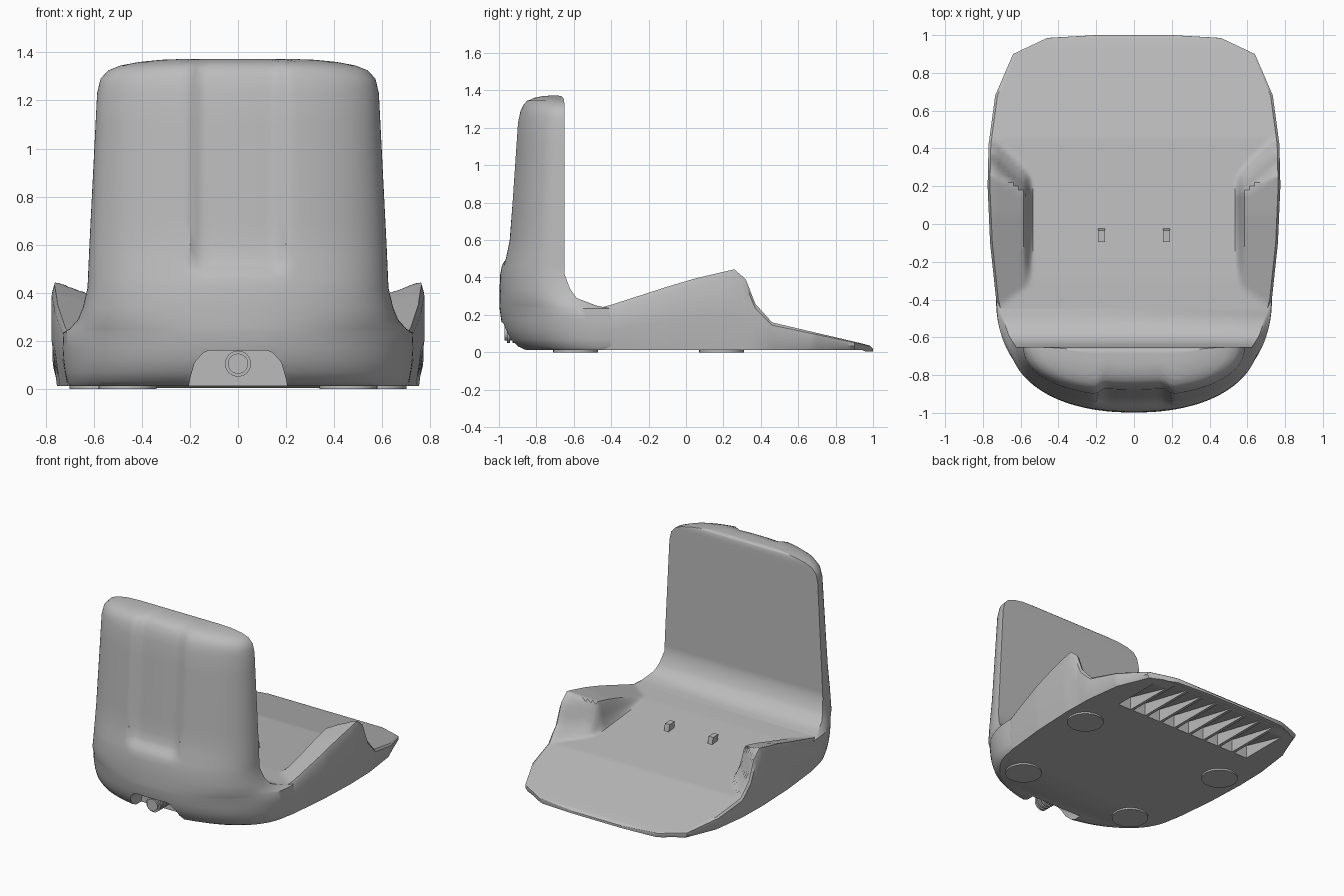
import bpy, bmesh, math
from mathutils import Vector

cube = bpy.data.objects.get("Cube")
if cube:
    bpy.data.objects.remove(cube, do_unlink=True)

grey = bpy.data.materials.new("matte_grey")
grey.use_nodes = True
grey.diffuse_color = (0.5, 0.5, 0.5, 1)
grey.node_tree.nodes["Principled BSDF"].inputs["Base Color"].default_value = (0.5, 0.5, 0.5, 1)


def table(points, v):
    """Piecewise linear lookup of (position, value) pairs."""
    if v <= points[0][0]:
        return points[0][1]
    for (a, p), (b, q) in zip(points, points[1:]):
        if v <= b:
            return p + (q - p) * (v - a) / (b - a)
    return points[-1][1]


def smooth(a, b, v):
    t = min(1, max(0, (v - a) / (b - a)))
    return t * t * (3 - 2 * t)


def finish(name, bm, angle=35):
    bmesh.ops.recalc_face_normals(bm, faces=bm.faces)
    mesh = bpy.data.meshes.new(name)
    bm.to_mesh(mesh)
    bm.free()
    ob = bpy.data.objects.new(name, mesh)
    bpy.context.collection.objects.link(ob)
    mesh.materials.append(grey)
    shade(ob, angle)
    return ob


def shade(ob, angle=35):
    bpy.ops.object.select_all(action="DESELECT")
    ob.select_set(True)
    bpy.context.view_layer.objects.active = ob
    bpy.ops.object.shade_smooth_by_angle(angle=math.radians(angle))


def loft(name, loops):
    """Skin equal-length closed loops and cap both ends."""
    bm = bmesh.new()
    rings = [[bm.verts.new(p) for p in loop] for loop in loops]
    n = len(rings[0])
    for a, b in zip(rings, rings[1:]):
        for i in range(n):
            j = (i + 1) % n
            bm.faces.new((a[i], a[j], b[j], b[i]))
    bm.faces.new(rings[0])
    bm.faces.new(rings[-1])
    return finish(name, bm)


def cut(target, cutter):
    cutter.hide_render = True
    mod = target.modifiers.new("cut", "BOOLEAN")
    mod.operation, mod.object, mod.solver = "DIFFERENCE", cutter, "EXACT"
    bpy.context.view_layer.objects.active = target
    bpy.ops.object.modifier_apply(modifier=mod.name)
    bpy.data.objects.remove(cutter, do_unlink=True)


def cylinder(name, centre, radius, depth, axis="Z", sides=32):
    bm = bmesh.new()
    bmesh.ops.create_cone(bm, cap_ends=True, segments=sides, radius1=radius,
                          radius2=radius, depth=depth)
    ob = finish(name, bm)
    ob.location = centre
    if axis == "Y":
        ob.rotation_euler.x = math.pi / 2
    return ob


# Tray: cross-sections along y, with a raised arm on each side
OUTLINE = [(-.6, .68), (-.4, .73), (-.1, .762), (.2, .775), (.42, .77),
           (.68, .735), (.9, .64), (.985, .46), (1, .2)]
FLOOR = [(-.48, .245), (-.3, .235), (.46, .16), (.95, .045), (.985, .035), (1, .02)]
ARM_TOP = [(-.48, .245), (-.4, .262), (.05, .395), (.25, .442)]
ARM_FRONT = [(.22, .45), (.26, .442), (.32, .39), (.37, .26), (.46, .16), (.6, 0)]


def tray_height(x, y):
    x = abs(x)
    base = table(FLOOR, y)
    inward = max(0, .75 - x)
    top = min(table(ARM_TOP, y) - .25 * inward, table(ARM_FRONT, y + inward * .9))
    return base + max(0, top - base) * smooth(.535, .585, x)


INNER = [0, .1, .2, .3, .4, .48, .52, .535, .547, .56, .573, .585]
OUTER = [.15, .3, .45, .6, .75, .9, 1]


def tray_section(y):
    w = table(OUTLINE, y)
    s = min(1, w / .68)
    edge = w - min(.012, w * .03)
    start = INNER[-1] * s
    half = [x * s for x in INNER] + [start + (edge - start) * t for t in OUTER]
    top = [(x, tray_height(x, y)) for x in half]
    low = .012 if y < .95 else .004
    rim = top[-1][1]
    side = [(w, low + (rim - low) * .9), (w, low + (rim - low) * .45), (w * .972, low)]
    right = top + side
    left = [(-x, z) for x, z in reversed(right[1:])]
    return [(x, y, z) for x, z in right + left]


stations = sorted({round(-.5 + .02 * i, 3) for i in range(75)} | {.985, 1, .25, .37})
tray = loft("tray", [tray_section(y) for y in stations])

# Wedge pockets under the tray lip leave thin ribs between them
for i in range(9):
    x, h = (i - 4) * .125, .052
    end = .93 if abs(x) < .45 else .86
    profile = [(.5, -.05), (.5, .105), (end, .014), (end, -.05)]
    cut(tray, loft("pocket_cutter", [[(x + d, y, z) for y, z in profile] for d in (-h, h)]))
shade(tray)

# Backrest and rounded heel: D-shaped rings stacked upwards (z, half width, inner y, outer y)
RINGS = [(.012, .7, -.4, -.87), (.03, .712, -.4, -.91), (.07, .72, -.4, -.95),
         (.12, .727, -.4, -.973), (.17, .73, -.4, -.988), (.235, .727, -.41, -.997),
         (.25, .7, -.48, -.998), (.29, .665, -.585, -.998), (.34, .645, -.62, -.997),
         (.42, .626, -.65, -.993), (.6, .618, -.65, -.957), (1.23, .586, -.65, -.912),
         (1.29, .572, -.65, -.898), (1.325, .54, -.65, -.882), (1.345, .49, -.652, -.865),
         (1.36, .41, -.656, -.835), (1.369, .32, -.665, -.8), (1.372, .24, -.68, -.77)]


def d_ring(z):
    w, inner, outer = (table([(r[0], r[k]) for r in RINGS], z) for k in (1, 2, 3))
    ring = []
    for i in range(65):
        a = math.pi * i / 64
        c, s = math.cos(a), math.sin(a)
        x = w * math.copysign(abs(c) ** .91, c)
        y = inner + (outer - inner) * max(s, 0) ** .91
        # Shallow cable channel down the middle of the rear face
        y += .035 * smooth(.21, .15, abs(x)) * smooth(.46, .54, z) if i not in (0, 64) else 0
        ring.append((x, y, z))
    return ring


levels = sorted({r[0] for r in RINGS} | {.46, .48, .5, .52, .54, .7, .8, .9, 1, 1.1, 1.26})
backrest = loft("backrest", [d_ring(z) for z in levels])

# Cable notch in the heel
notch = [(.215, -.05), (.2, .04), (.18, .11), (.145, .15), (.12, .16)]
notch += [(-x, z) for x, z in reversed(notch)]
cut(backrest, loft("notch_cutter", [[(x, y, z) for x, z in notch] for y in (-1.2, -.8)]))
shade(backrest)

# Ribbed cable plug
cylinder("cable_plug", (0, -.87, .105), .042, .2, "Y")
for i in range(5):
    cylinder("plug_ridge", (0, -.83 - .03 * i, .105), .054, .016, "Y")

# Charging contacts and rubber feet on both sides
for side in (-1, 1):
    bm = bmesh.new()
    bmesh.ops.create_cube(bm, size=1)
    for v in bm.verts:
        v.co = Vector((v.co.x * .036, v.co.y * .06 - (.012 if v.co.z > 0 else 0), v.co.z * .06))
    contact = finish("contact", bm)
    contact.location = (side * .172, -.052, .226)
    cylinder("foot", (side * .46, -.59, .01), .12, .02)
    cylinder("foot", (side * .58, .19, .01), .12, .02)
